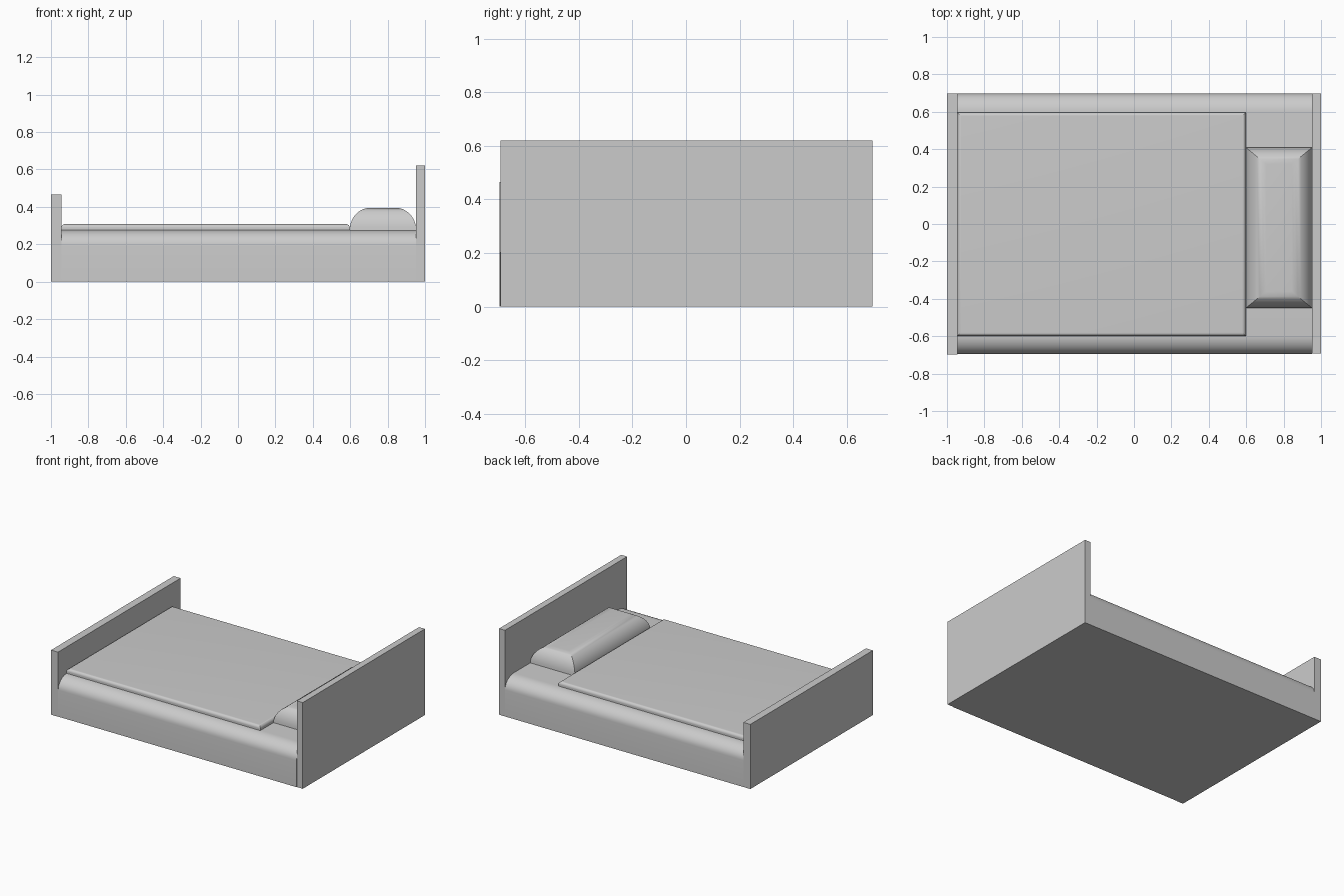
import bpy, bmesh
from math import sin, cos, pi

cube = bpy.data.objects.get("Cube")
if cube:
    bpy.data.objects.remove(cube, do_unlink=True)

grey = bpy.data.materials.new("plain grey")
grey.use_nodes = True
colour = (0.6, 0.6, 0.6, 1)
grey.diffuse_color = colour
grey.node_tree.nodes["Principled BSDF"].inputs["Base Color"].default_value = colour

STEPS = 10


def loft(name, x, y, z, inset_x=0, inset_y=0, rise=0):
    """Box between the given ranges whose top edges curve inward with mitred corners."""
    levels = [(0, 0, z[0])]
    if rise:
        for i in range(STEPS + 1):
            a = i / STEPS * pi / 2
            level = (inset_x * (1 - cos(a)), inset_y * (1 - cos(a)), z[1] - rise * (1 - sin(a)))
            if level[2] > z[0] + 1e-5:
                levels.append(level)
    else:
        levels.append((0, 0, z[1]))

    bm = bmesh.new()
    rings = []
    for dx, dy, h in levels:
        corners = [(x[0] + dx, y[0] + dy), (x[1] - dx, y[0] + dy),
                   (x[1] - dx, y[1] - dy), (x[0] + dx, y[1] - dy)]
        rings.append([bm.verts.new((px, py, h)) for px, py in corners])
    for low, high in zip(rings, rings[1:]):
        for i in range(4):
            j = (i + 1) % 4
            bm.faces.new((low[i], low[j], high[j], high[i]))
    bm.faces.new(rings[0][::-1])
    bm.faces.new(rings[-1])
    mesh = bpy.data.meshes.new(name)
    bm.to_mesh(mesh)
    bm.free()
    mesh.materials.append(grey)
    obj = bpy.data.objects.new(name, mesh)
    bpy.context.collection.objects.link(obj)
    if rise:
        bpy.ops.object.select_all(action='DESELECT')
        obj.select_set(True)
        bpy.context.view_layer.objects.active = obj
        bpy.ops.object.shade_smooth_by_angle(angle=pi / 6)
    return obj


# End boards
loft("footboard", (-1, -0.945), (-0.697, 0.697), (0, 0.465))
loft("headboard", (0.953, 1), (-0.692, 0.697), (0, 0.62))

# Mattress, rounded along its two long sides only
loft("mattress", (-0.945, 0.953), (-0.695, 0.697), (0, 0.276), 0, 0.1, 0.085)

# Bedding
loft("blanket", (-0.945, 0.598), (-0.6, 0.597), (0.27, 0.308), 0.02, 0.02, 0.02)
loft("pillow", (0.597, 0.953), (-0.45, 0.41), (0.275, 0.395), 0.11, 0.09, 0.12)
